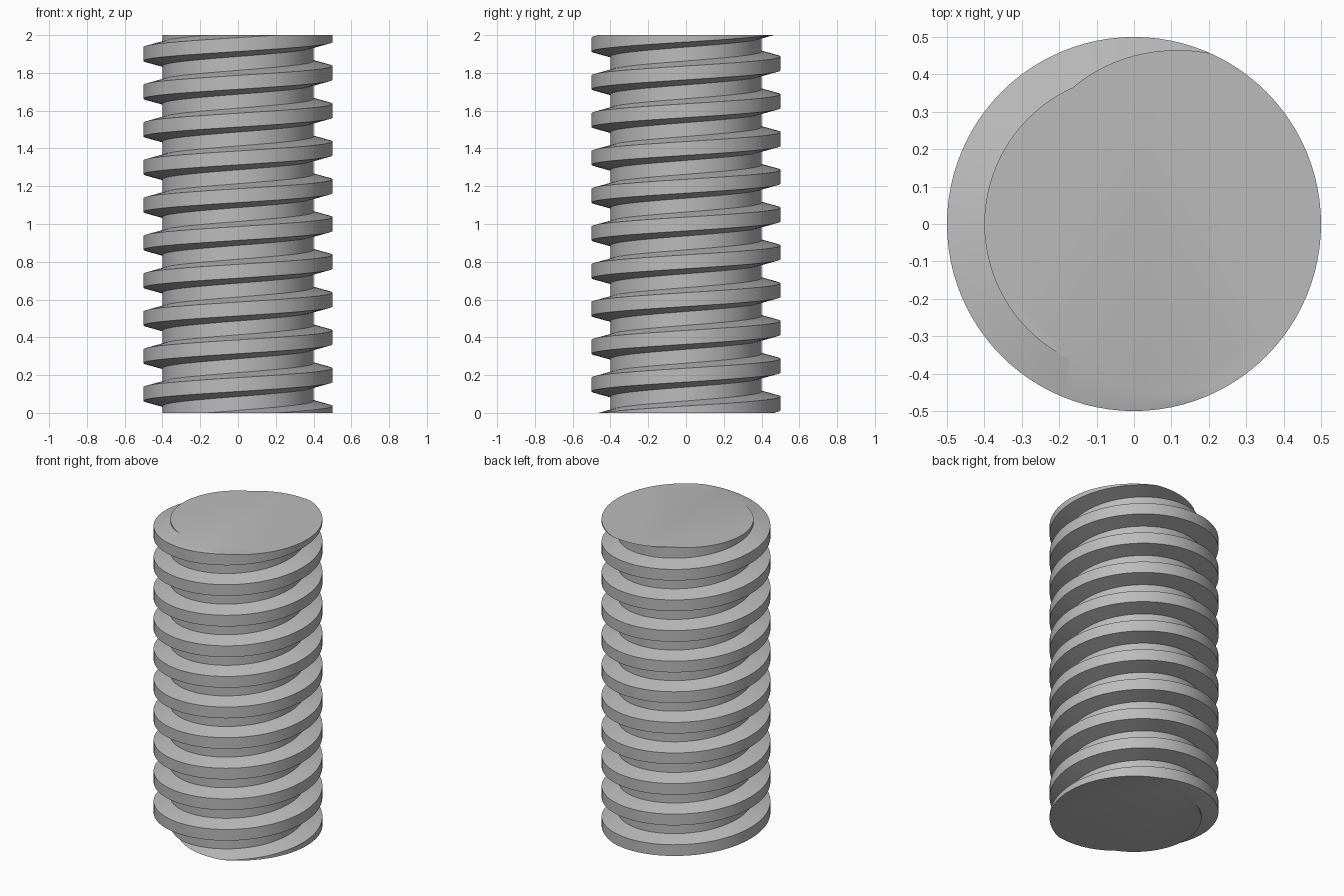
import bpy
import bmesh
import math

cube = bpy.data.objects.get("Cube")
if cube:
    bpy.data.objects.remove(cube, do_unlink=True)

HEIGHT, PITCH = 2.0, 0.2
CREST_R, ROOT_R = 0.5, 0.4
STEPS = 96  # steps per turn
TURNS = int(HEIGHT / PITCH) + 4

# Trapezoidal thread profile, as (radius, height) around the ridge centre
crest = 0.183 * PITCH
base = crest + (CREST_R - ROOT_R) * math.tan(math.radians(15))
profile = [(ROOT_R, -base), (CREST_R, -crest), (CREST_R, crest), (ROOT_R, base)]

# Sweep the profile along the helix, joining each turn to the next
bm = bmesh.new()
rings = []
for i in range(STEPS * TURNS + 1):
    a = math.tau * i / STEPS
    lift = PITCH * (i / STEPS - 2)
    rings.append([bm.verts.new((r * math.cos(a), r * math.sin(a), z + lift))
                  for r, z in profile])

for i in range(STEPS * (TURNS - 1)):
    a, b = rings[i], rings[i + 1]
    strip_a = a + [rings[i + STEPS][0]]
    strip_b = b + [rings[i + STEPS + 1][0]]
    for j in range(len(profile)):
        bm.faces.new((strip_a[j], strip_b[j], strip_b[j + 1], strip_a[j + 1]))

# Trim both ends flat and cap them
for z, direction in ((0, -1), (HEIGHT, 1)):
    cut = bmesh.ops.bisect_plane(
        bm, geom=bm.verts[:] + bm.edges[:] + bm.faces[:], dist=1e-6,
        plane_co=(0, 0, z), plane_no=(0, 0, direction), clear_outer=True)
    rim = [e for e in cut["geom_cut"]
           if isinstance(e, bmesh.types.BMEdge) and e.is_boundary]
    bmesh.ops.edgeloop_fill(bm, edges=rim)

loose = [v for v in bm.verts if not v.link_faces]
bmesh.ops.delete(bm, geom=loose, context="VERTS")
bmesh.ops.recalc_face_normals(bm, faces=bm.faces[:])

mesh = bpy.data.meshes.new("threaded_rod")
bm.to_mesh(mesh)
bm.free()
rod = bpy.data.objects.new("threaded_rod", mesh)
bpy.context.collection.objects.link(rod)

# Plain grey metal
grey = bpy.data.materials.new("grey")
grey.use_nodes = True
colour = (0.5, 0.5, 0.5, 1)
grey.diffuse_color = colour
grey.node_tree.nodes["Principled BSDF"].inputs["Base Color"].default_value = colour
mesh.materials.append(grey)

bpy.ops.object.select_all(action="DESELECT")
rod.select_set(True)
bpy.context.view_layer.objects.active = rod
bpy.ops.object.shade_smooth_by_angle(angle=math.radians(30))
